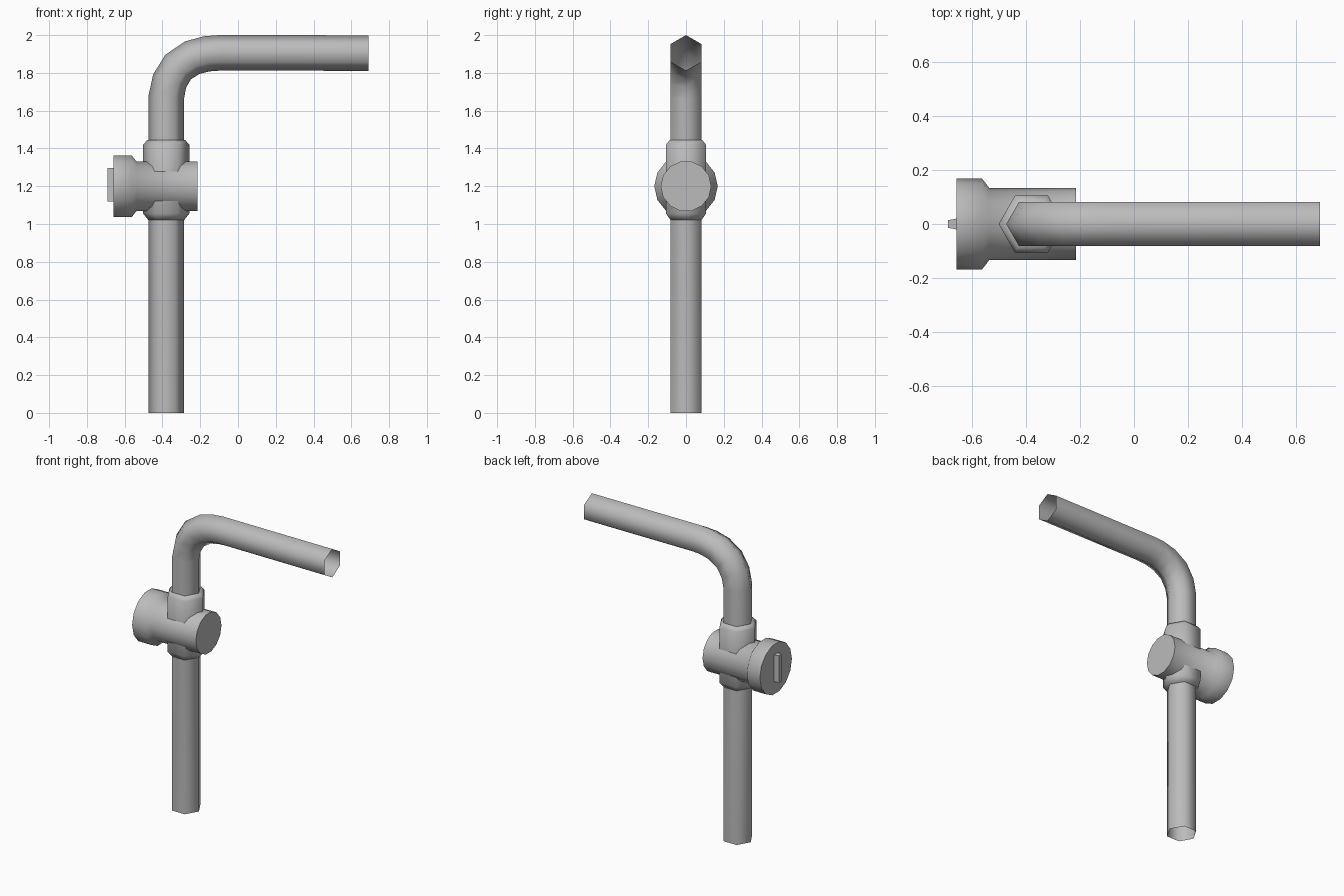
import bpy
import bmesh
from math import cos, sin, tau, radians
from mathutils import Vector

cube = bpy.data.objects.get("Cube")
if cube:
    bpy.data.objects.remove(cube)

GREY = (0.5, 0.5, 0.5, 1)
metal = bpy.data.materials.new("grey metal")
metal.use_nodes = True
metal.diffuse_color = GREY
metal.node_tree.nodes["Principled BSDF"].inputs["Base Color"].default_value = GREY

PIPE_X, VALVE_Z = -0.38, 1.2


def finish(name, bm, angle):
    """Turn a bmesh into a shaded object with the metal material."""
    bmesh.ops.recalc_face_normals(bm, faces=bm.faces)
    mesh = bpy.data.meshes.new(name)
    bm.to_mesh(mesh)
    bm.free()
    mesh.materials.append(metal)
    obj = bpy.data.objects.new(name, mesh)
    bpy.context.collection.objects.link(obj)
    bpy.ops.object.select_all(action='DESELECT')
    obj.select_set(True)
    bpy.context.view_layer.objects.active = obj
    bpy.ops.object.shade_smooth_by_angle(angle=radians(angle))
    return obj


def tube(name, stations, sides, angle=40, caps=False):
    """Skin rings placed along (centre, direction, radius) stations in the XZ plane."""
    bm = bmesh.new()
    across = Vector((0, 1, 0))
    rings = []
    for centre, direction, radius in stations:
        up = across.cross(direction).normalized()
        rings.append([bm.verts.new(centre + radius * (cos(tau * i / sides) * up
                                                      + sin(tau * i / sides) * across))
                      for i in range(sides)])
    for a, b in zip(rings, rings[1:]):
        for i in range(sides):
            j = (i + 1) % sides
            bm.faces.new((a[i], a[j], b[j], b[i]))
    if caps:
        bm.faces.new(rings[0])
        bm.faces.new(rings[-1])
    return finish(name, bm, angle)


# Bent hexagonal pipe, open at both ends
path = [Vector((x, 0, z)) for x, z in (
    (PIPE_X, 0), (PIPE_X, 1.67), (-0.362, 1.757), (-0.317, 1.831),
    (-0.241, 1.881), (-0.165, 1.901), (-0.1, 1.906), (0.69, 1.905))]
stations = []
for i, p in enumerate(path):
    before = (p - path[i - 1]).normalized() if i else Vector((0, 0, 1))
    after = (path[i + 1] - p).normalized() if i < len(path) - 1 else Vector((1, 0, 0))
    stations.append((p, before + after if 0 < i < len(path) - 1 else (after if i else before), 0.094))
tube("bent_pipe", stations, 6, angle=75)

# Hexagonal collar with chamfered ends around the pipe
UP = Vector((0, 0, 1))
tube("collar", [(Vector((PIPE_X, 0, z)), UP, r) for z, r in (
    (1.02, 0.094), (1.055, 0.122), (1.42, 0.122), (1.445, 0.1))], 6, angle=75, caps=True)


# Valve body crossing the collar, flared towards the knob end
def valve_ring(x, radius, sides=14):
    return [Vector((x, radius * cos(tau * i / sides), VALVE_Z + radius * sin(tau * i / sides)))
            for i in range(sides)]


bm = bmesh.new()
rings = [[bm.verts.new(v) for v in valve_ring(x, r)] for x, r in (
    (-0.215, 0.134), (-0.537, 0.134), (-0.563, 0.168), (-0.658, 0.168))]
for a, b in zip(rings, rings[1:]):
    for i in range(len(a)):
        j = (i + 1) % len(a)
        bm.faces.new((a[i], a[j], b[j], b[i]))
bm.faces.new(rings[0])
bm.faces.new(rings[-1])
finish("valve_body", bm, 60)

# Tapered grip bar on the knob end
bm = bmesh.new()
bmesh.ops.create_cube(bm, size=1)
for v in bm.verts:
    outer = v.co.x < 0
    v.co = Vector((-0.69 if outer else -0.65,
                   v.co.y * (0.028 if outer else 0.044),
                   VALVE_Z + 0.008 + v.co.z * 0.178))
finish("grip_bar", bm, 30)
